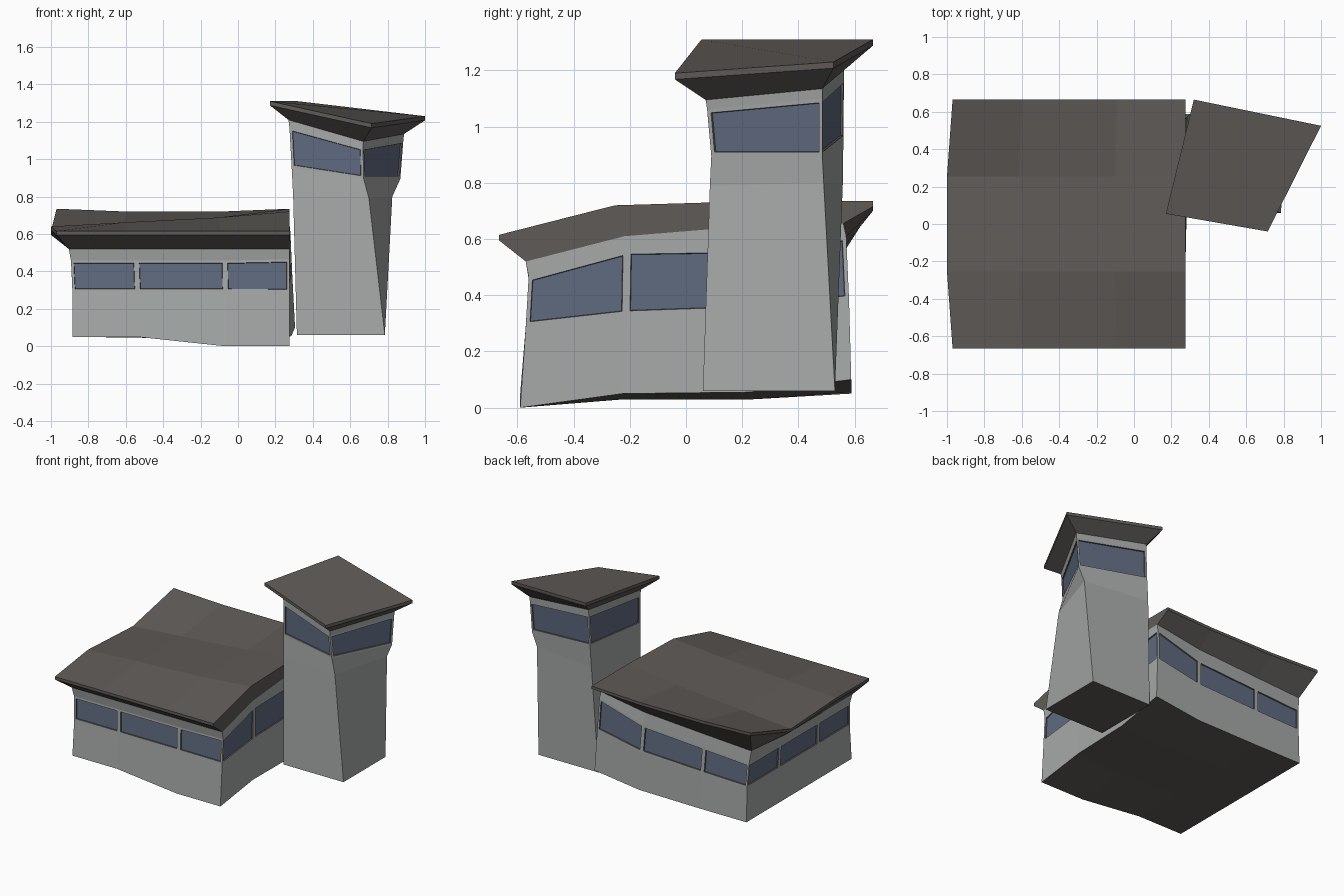
import bpy, bmesh
from mathutils import Vector

if "Cube" in bpy.data.objects:
    bpy.data.objects.remove(bpy.data.objects["Cube"])


def material(name, rgb):
    m = bpy.data.materials.new(name)
    m.diffuse_color = (*rgb, 1)
    m.use_nodes = True
    m.node_tree.nodes["Principled BSDF"].inputs["Base Color"].default_value = m.diffuse_color
    return m


WALL = material("wall grey", (0.38, 0.40, 0.39))
ROOF = material("roof brown", (0.115, 0.105, 0.098))
GLASS = material("window blue", (0.115, 0.145, 0.215))


def ring(x0, x1, y0, y1, zs):
    """Twelve perimeter points, counter-clockwise from the front left corner."""
    fx, fy = (0, .3, .705, 1), (0, .31, .69, 1)
    cells = [(0, 0), (1, 0), (2, 0), (3, 0), (3, 1), (3, 2),
             (3, 3), (2, 3), (1, 3), (0, 3), (0, 2), (0, 1)]
    return [Vector((x0[j] + (x1[j] - x0[j]) * fx[i], y0 + (y1 - y0) * fy[j], z))
            for (i, j), z in zip(cells, zs)]


def cap(bm, ringverts, up, mat):
    """Fill a ring with a grid blended from its four edges."""
    n = len(ringverts) // 4
    r = ringverts
    F = r[:n + 1]
    R = r[n:2 * n + 1]
    B = r[2 * n:3 * n + 1][::-1]
    L = (r[3 * n:] + [r[0]])[::-1]
    g = {}
    for i in range(n + 1):
        for j in range(n + 1):
            if j == 0:
                g[i, j] = F[i]
            elif j == n:
                g[i, j] = B[i]
            elif i == 0:
                g[i, j] = L[j]
            elif i == n:
                g[i, j] = R[j]
            else:
                u, v = i / n, j / n
                p = (F[i].co * (1 - v) + B[i].co * v + L[j].co * (1 - u) + R[j].co * u
                     - F[0].co * (1 - u) * (1 - v) - F[n].co * u * (1 - v)
                     - B[0].co * (1 - u) * v - B[n].co * u * v)
                g[i, j] = bm.verts.new(p)
    for i in range(n):
        for j in range(n):
            q = [g[i, j], g[i + 1, j], g[i + 1, j + 1], g[i, j + 1]]
            bm.faces.new(q if up else q[::-1]).material_index = mat


def loft(name, rings, mat, window_band=None, bottom=False, top=False):
    """Join rings with quads; faces of the window band become recessed panes."""
    bm = bmesh.new()
    vs = [[bm.verts.new(p) for p in r] for r in rings]
    k = len(rings[0])
    panes = []
    for b in range(len(vs) - 1):
        for i in range(k):
            j = (i + 1) % k
            f = bm.faces.new((vs[b][i], vs[b][j], vs[b + 1][j], vs[b + 1][i]))
            f.material_index = mat
            if b == window_band:
                panes.append(f)
    if bottom:
        cap(bm, vs[0], False, 1)
    if top:
        cap(bm, vs[-1], True, 1)
    bm.normal_update()
    if panes:
        bmesh.ops.inset_individual(bm, faces=panes, thickness=.014, use_even_offset=True)
        reveal = bmesh.ops.inset_individual(bm, faces=panes, thickness=.002, depth=-.008,
                                            use_even_offset=True)["faces"]
        for f in reveal:
            f.material_index = 1
        for f in panes:
            f.material_index = 2
    me = bpy.data.meshes.new(name)
    bm.to_mesh(me)
    bm.free()
    for m in (WALL, ROOF, GLASS):
        me.materials.append(m)
    ob = bpy.data.objects.new(name, me)
    bpy.context.collection.objects.link(ob)
    return ob


def lowered(points, d):
    return [p - Vector((0, 0, d)) for p in points]


# Main building: walls with a window band
left, right = [-.885] * 4, [.275] * 4
wall_top = ring([-.905] * 4, right, -.57, .56,
                [.52, .52, .52, .52, .61, .645, .655, .60, .57, .55, .52, .52])
loft("main_walls", [
    ring(left, [.275, .275, .285, .305], -.59, .588,
         [.05, .05, 0, 0, .05, .055, .10, .055, .05, .05, .05, .05]),
    ring(left, [.275, .275, .28, .29], -.57, .58,
         [.292, .292, .292, .29, .33, .345, .385, .32, .30, .29, .29, .29]),
    ring([-.893] * 4, [.275, .275, .275, .28], -.56, .57,
         [.458, .458, .458, .465, .56, .567, .61, .51, .48, .458, .458, .458]),
    wall_top], 0, window_band=1, bottom=True)

# Main roof: flared eaves, flush on the tower side
rim = ring([-.97, -1, -1, -.97], right, -.665, .665,
           [.615, .615, .615, .615, .72, .735, .735, .72, .72, .735, .615, .64])
loft("main_roof", [wall_top, lowered(rim, .02), rim], 1, top=True)


# Tower: square foot twisting towards the lookout
def quad(*pts):
    return [Vector(p) for p in pts]


tower_top = quad((.27, .12, 1.21), (.67, .07, 1.095), (.888, .485, 1.135), (.37, .562, 1.21))
loft("tower_walls", [
    quad((.315, .06, .06), (.785, .06, .06), (.785, .53, .06), (.315, .53, .06)),
    quad((.295, .09, .80), (.70, .085, .79), (.825, .49, .80), (.35, .558, .80)),
    quad((.287, .10, .955), (.672, .09, .895), (.868, .485, .895), (.36, .56, .955)),
    quad((.275, .115, 1.17), (.668, .075, 1.062), (.884, .485, 1.10), (.368, .562, 1.17)),
    tower_top], 0, window_band=2, bottom=True)

# Tower roof
tower_rim = quad((.17, .055, 1.31), (.715, -.04, 1.19), (1.0, .525, 1.23), (.32, .665, 1.31))
loft("tower_roof", [tower_top, lowered(tower_rim, .022), tower_rim], 1, top=True)
